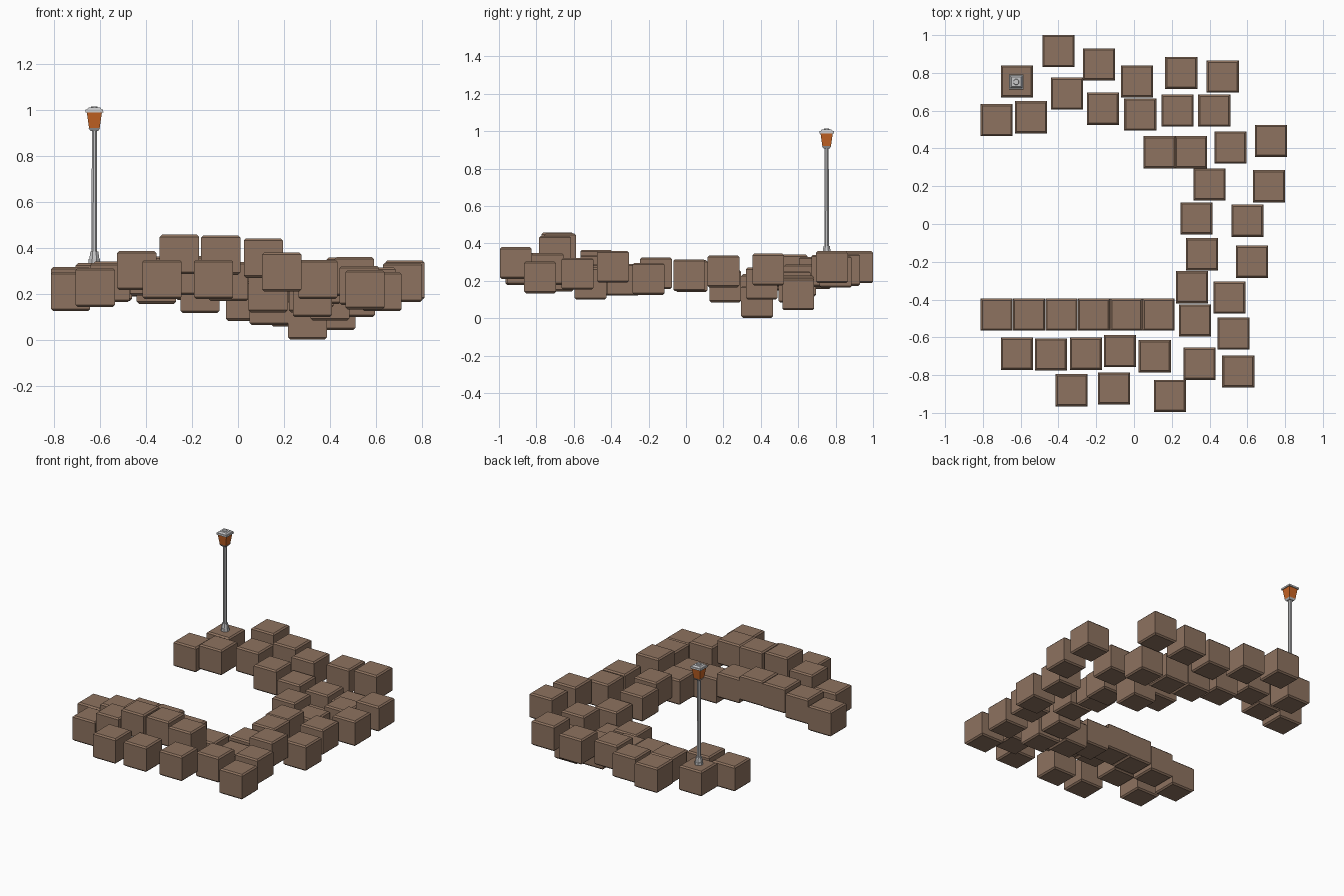
import bpy, bmesh, math
from mathutils import Matrix

if "Cube" in bpy.data.objects:
    bpy.data.objects.remove(bpy.data.objects["Cube"])


def mat(name, col):
    m = bpy.data.materials.new(name)
    m.diffuse_color = (*col, 1)
    m.use_nodes = True
    m.node_tree.nodes["Principled BSDF"].inputs["Base Color"].default_value = m.diffuse_color
    return m


BROWN = mat("brown_earth", (0.27, 0.17, 0.115))
GREY = mat("light_grey_metal", (0.58, 0.58, 0.59))
ORANGE = mat("orange_glass", (0.58, 0.13, 0.018))
S = 0.17  # block edge length


def finish(bm, name, material):
    me = bpy.data.meshes.new(name)
    bm.to_mesh(me)
    bm.free()
    me.materials.append(material)
    ob = bpy.data.objects.new(name, me)
    bpy.context.collection.objects.link(ob)
    return ob


# one block mesh with chamfered top and bottom rims, shared by all blocks
bm = bmesh.new()
bmesh.ops.create_cube(bm, size=S)
rims = [e for e in bm.edges if abs(e.verts[0].co.z - e.verts[1].co.z) < 1e-5]
bmesh.ops.bevel(bm, geom=rims, offset=0.009, segments=1, affect='EDGES')
first = finish(bm, "block", BROWN)
block_mesh = first.data
bpy.data.objects.remove(first)


def row(name, items):
    """Place blocks given as (x, y, top z)."""
    for i, (x, y, top) in enumerate(items):
        ob = bpy.data.objects.new(f"{name}_{i + 1}", block_mesh)
        ob.location = (x, y, top - S / 2)
        bpy.context.collection.objects.link(ob)


# back arm of the path
row("back_outer_block", [(-.62, .755, .333), (-.40, .916, .358), (-.185, .845, .343),
                         (.016, .755, .338), (.25, .80, .333), (.47, .78, .358)])
row("back_inner_block", [(-.727, .55, .317), (-.545, .565, .34), (-.355, .69, .327),
                         (-.165, .61, .287), (.033, .58, .253), (.23, .60, .228),
                         (.425, .60, .213)])
# right-hand bend
row("bend_inner_block", [(.135, .38, .235), (.302, .38, .172), (.40, .21, .255),
                         (.33, .03, .31), (.36, -.16, .325), (.307, -.335, .29),
                         (.323, -.51, .27), (.347, -.74, .348)])
row("bend_outer_block", [(.51, .405, .27), (.725, .44, .345), (.715, .20, .335),
                         (.60, .017, .315), (.625, -.20, .295), (.505, -.39, .36),
                         (.527, -.58, .322), (.552, -.78, .303)])
# arched inner row of the front arm
row("front_arch_block", [(-.727 + i * .1715, -.48, z) for i, z in
                         enumerate((.296, .335, .362, .365, .338, .29))])
# outer rows of the front arm
row("front_middle_block", [(-.62, -.687, .313), (-.44, -.69, .387), (-.255, -.687, .457),
                           (-.075, -.673, .453), (.11, -.70, .44)])
row("front_edge_block", [(-.33, -.88, .348), (-.106, -.87, .348), (.19, -.91, .38)])


def frustum(name, z0, z1, w0, w1, material, sides=4):
    """Tapered prism on the lamp axis; w0 and w1 are widths across flats."""
    bm = bmesh.new()
    k = 0.5 / math.cos(math.pi / sides)
    bmesh.ops.create_cone(bm, cap_ends=True, segments=sides, radius1=w0 * k,
                          radius2=w1 * k, depth=z1 - z0)
    bmesh.ops.rotate(bm, verts=bm.verts, matrix=Matrix.Rotation(math.pi / sides, 3, 'Z'))
    ob = finish(bm, name, material)
    ob.location = (-.624, .752, (z0 + z1) / 2)


# street lamp
frustum("lamp_foot", .33, .352, .05, .05, GREY, 8)
frustum("lamp_collar", .352, .385, .044, .034, GREY, 8)
frustum("lamp_pole", .38, .915, .024, .022, GREY, 8)
frustum("lantern_bottom_plate", .908, .92, .034, .05, GREY, 4)
frustum("lantern_glass", .92, .99, .046, .066, ORANGE, 4)
frustum("lantern_roof", .988, 1.0, .078, .076, GREY, 4)
frustum("lantern_roof_cap", 1.0, 1.01, .066, .05, GREY, 4)
frustum("lantern_finial", 1.01, 1.014, .03, .026, GREY, 8)
